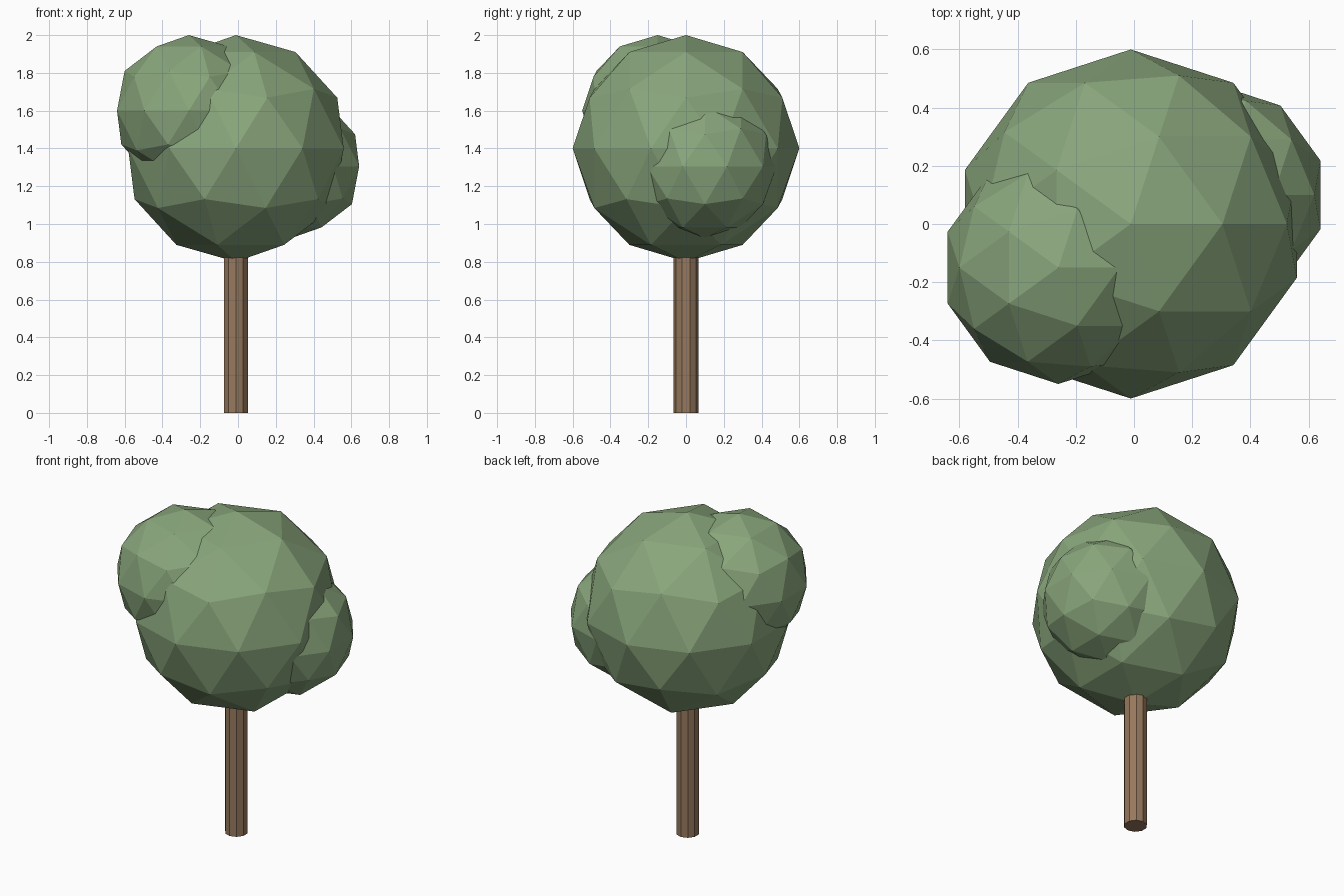
import bpy

cube = bpy.data.objects.get("Cube")
if cube:
    bpy.data.objects.remove(cube, do_unlink=True)


def make_material(name, rgb):
    mat = bpy.data.materials.new(name)
    mat.use_nodes = True
    colour = (*rgb, 1.0)
    mat.diffuse_color = colour
    bsdf = next(n for n in mat.node_tree.nodes if n.type == "BSDF_PRINCIPLED")
    bsdf.inputs["Base Color"].default_value = colour
    return mat


def finish(name, mat):
    obj = bpy.context.object
    obj.name = name
    obj.data.materials.append(mat)
    return obj


leaf_green = make_material("leaf green", (0.25, 0.38, 0.20))
bark_brown = make_material("bark brown", (0.31, 0.19, 0.11))

CENTRE_X = -0.011

# Straight ten-sided trunk, running up into the foliage
TRUNK_HEIGHT = 1.0
bpy.ops.mesh.primitive_cylinder_add(
    vertices=10, radius=0.066, depth=TRUNK_HEIGHT,
    location=(CENTRE_X, 0, TRUNK_HEIGHT / 2))
finish("trunk", bark_brown)

# Faceted foliage: one large crown with two overlapping clumps
foliage = [
    ("crown", 0.6, (CENTRE_X, 0, 1.4)),
    ("upper_front_clump", 0.4, (-0.26, -0.15, 1.6)),
    ("lower_side_clump", 0.38, (0.28, 0.1, 1.305)),
]
for name, radius, location in foliage:
    bpy.ops.mesh.primitive_ico_sphere_add(
        subdivisions=2, radius=radius, location=location)
    finish(name, leaf_green)
